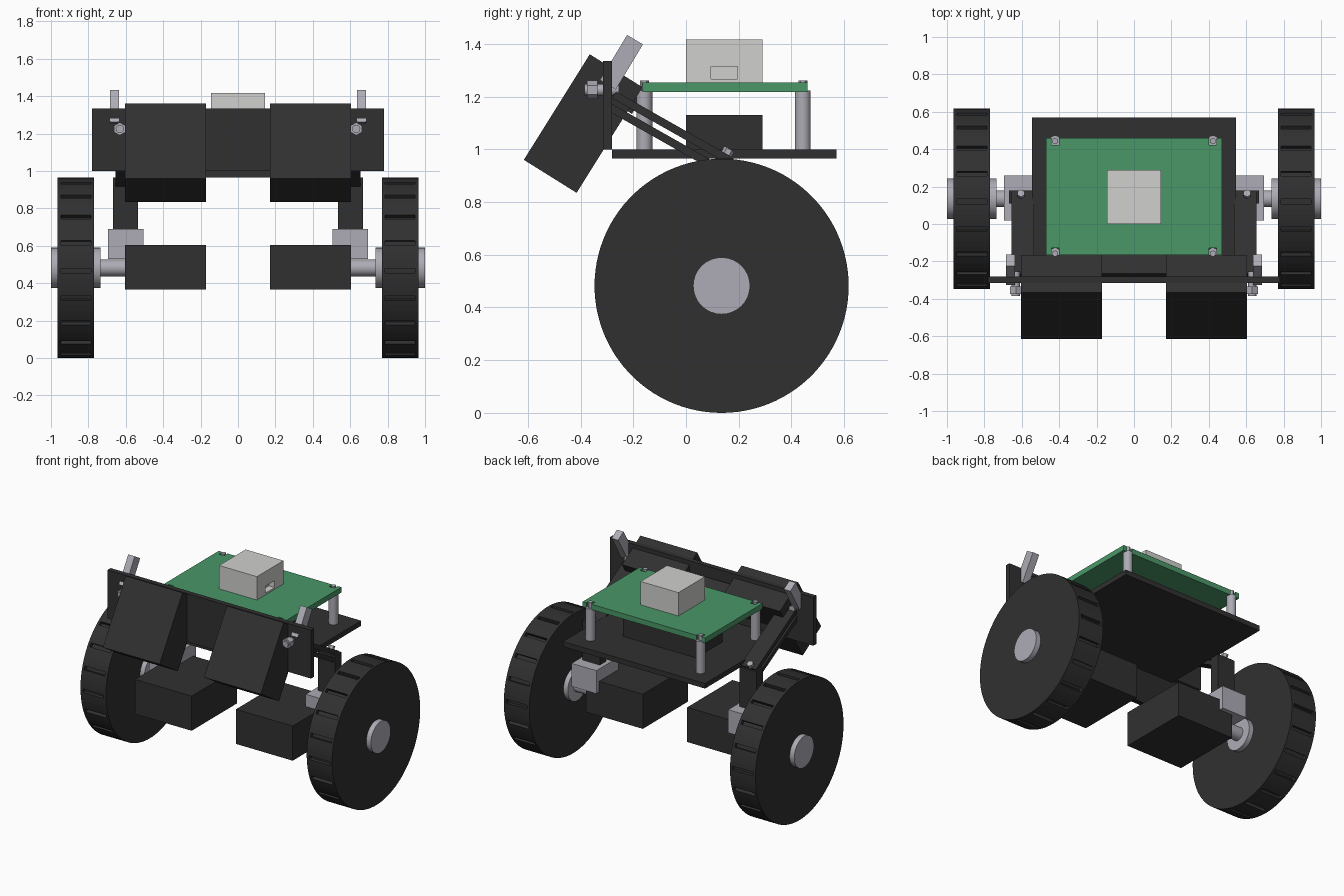
import bpy, bmesh, math
from mathutils import Matrix

cube = bpy.data.objects.get("Cube")
if cube:
    bpy.data.objects.remove(cube, do_unlink=True)


def material(name, rgb):
    m = bpy.data.materials.new(name)
    m.use_nodes = True
    m.diffuse_color = (*rgb, 1)
    m.node_tree.nodes["Principled BSDF"].inputs["Base Color"].default_value = (*rgb, 1)
    return m


BLACK = material("black plastic", (0.03, 0.03, 0.03))
METAL = material("grey metal", (0.42, 0.41, 0.46))
GREEN = material("board green", (0.07, 0.31, 0.14))
WHITE = material("off white", (0.63, 0.63, 0.61))


def finish(name, bm, mat, smooth=False):
    bmesh.ops.recalc_face_normals(bm, faces=bm.faces)
    mesh = bpy.data.meshes.new(name)
    bm.to_mesh(mesh)
    bm.free()
    obj = bpy.data.objects.new(name, mesh)
    bpy.context.collection.objects.link(obj)
    mesh.materials.append(mat)
    if smooth:
        bpy.ops.object.select_all(action='DESELECT')
        obj.select_set(True)
        bpy.context.view_layer.objects.active = obj
        bpy.ops.object.shade_smooth_by_angle(angle=math.radians(35))
    return obj


def box(name, x, y, z, mat, tilt=0):
    """Box from (low, high) ranges, tilted about x through its centre."""
    bm = bmesh.new()
    bmesh.ops.create_cube(bm, size=1)
    ranges = (x, y, z)
    size = [b - a for a, b in ranges]
    mid = [(a + b) / 2 for a, b in ranges]
    bm.transform(Matrix.Translation(mid) @ Matrix.Rotation(math.radians(tilt), 4, 'X')
                 @ Matrix.Diagonal((*size, 1)))
    return finish(name, bm, mat)


def slab(name, x, centre, depth, height, mat, tilt):
    """Tilted box given by its centre in the y-z plane."""
    y, z = centre
    return box(name, x, (y - depth / 2, y + depth / 2),
               (z - height / 2, z + height / 2), mat, tilt)


def rod(name, centre, radius, length, mat, axis='Z', tilt=0, sides=32):
    bm = bmesh.new()
    bmesh.ops.create_cone(bm, cap_ends=True, segments=sides, radius1=radius,
                          radius2=radius, depth=length)
    turn = {'X': Matrix.Rotation(math.pi / 2, 4, 'Y'),
            'Y': Matrix.Rotation(math.pi / 2, 4, 'X'),
            'Z': Matrix.Rotation(math.radians(tilt), 4, 'X')}[axis]
    bm.transform(Matrix.Translation(centre) @ turn)
    return finish(name, bm, mat, sides > 8)


def span(side, a, b):
    return tuple(sorted((side * a, side * b)))


AXLE_Y, AXLE_Z = 0.135, 0.482


def wheel(name, side):
    """Tyre with recessed tread slots between two full rims."""
    segments, step = 100, 5
    bm = bmesh.new()
    bmesh.ops.create_cone(bm, cap_ends=True, segments=segments, radius1=AXLE_Z,
                          radius2=AXLE_Z, depth=0.195)
    walls = [f for f in bm.faces if len(f.verts) == 4]
    walls.sort(key=lambda f: math.atan2(f.calc_center_median().y, f.calc_center_median().x))
    slots = walls[::step]
    bmesh.ops.inset_individual(bm, faces=slots, thickness=0.003)
    for f in slots:
        normal = f.normal.copy()
        for v in f.verts:
            v.co.z = math.copysign(0.08, v.co.z)
        ring = bmesh.ops.extrude_discrete_faces(bm, faces=[f])["faces"]
        for v in ring[0].verts:
            v.co -= normal * 0.025
    bm.transform(Matrix.Translation((side * 0.867, AXLE_Y, AXLE_Z))
                 @ Matrix.Rotation(math.pi / 2, 4, 'Y'))
    return finish(name, bm, BLACK)


# Parts repeated on both sides
for side, label in ((1, "left"), (-1, "right")):
    wheel(label + "_wheel", side)
    rod(label + "_hub", (side * 0.868, AXLE_Y, AXLE_Z), 0.108, 0.264, METAL, 'X')
    rod(label + "_axle", (side * 0.66, AXLE_Y, AXLE_Z), 0.045, 0.2, METAL, 'X')
    box(label + "_motor", span(side, 0.17, 0.605), (-0.265, 0.23), (0.365, 0.605), BLACK)
    box(label + "_motor_mount", span(side, 0.505, 0.695), (0.02, 0.26), (0.53, 0.69), METAL)
    box(label + "_post", span(side, 0.535, 0.668), (0.11, 0.18), (0.6, 0.965), BLACK)

    # Paired link plates between post and front panel
    arm_x = span(side, 0.535, 0.655)
    slab(label + "_upper_link", arm_x, (-0.055, 1.083), 0.5, 0.03, BLACK, -29.5)
    slab(label + "_lower_link", arm_x, (-0.08, 1.041), 0.5, 0.03, BLACK, -29.5)
    rod(label + "_link_bolt", (side * 0.605, 0.15, 0.975), 0.022, 0.06, METAL, tilt=-29.5, sides=6)

    # Front sensors and their fixings
    slab(label + "_front_box", span(side, 0.17, 0.605), (-0.39, 1.0975), 0.236, 0.472, BLACK, -32)
    slab(label + "_panel_lever", span(side, 0.635, 0.685), (-0.245, 1.33), 0.07, 0.2, METAL, -31)
    rod(label + "_panel_bolt", (side * 0.632, -0.32, 1.225), 0.022, 0.13, METAL, 'Y', sides=12)
    rod(label + "_panel_nut", (side * 0.632, -0.355, 1.225), 0.035, 0.04, METAL, 'Y', sides=6)

    # Board supports
    for end, y in (("front", -0.158), ("back", 0.443)):
        rod(f"{label}_{end}_standoff", (side * 0.422, y, 1.11), 0.03, 0.225, METAL)
        rod(f"{label}_{end}_screw", (side * 0.422, y, 1.235), 0.017, 0.05, METAL, sides=6)

# Front panel and chassis
box("front_panel", (-0.78, 0.78), (-0.315, -0.28), (1.0, 1.335), BLACK)
slab("centre_beam", (-0.17, 0.17), (-0.235, 1.2), 0.12, 0.08, BLACK, -32)
box("base_plate", (-0.545, 0.545), (-0.28, 0.57), (0.965, 1.0), BLACK)
box("battery", (-0.28, 0.28), (0.0, 0.29), (1.0, 1.13), BLACK)

# Circuit board with edge notches for the screws
corner = [(0.47, 0.3125), (0.442, 0.3125), (0.442, 0.275), (0.402, 0.275), (0.402, 0.3125)]
outline = []
for sx, sy in ((1, 1), (-1, 1), (-1, -1), (1, -1)):
    points = [(sx * x, 0.1475 + sy * y) for x, y in corner]
    outline += points if sx * sy > 0 else points[::-1]
bm = bmesh.new()
face = bm.faces.new([bm.verts.new((x, y, 1.217)) for x, y in outline])
raised = bmesh.ops.extrude_face_region(bm, geom=[face])["geom"]
bmesh.ops.translate(bm, vec=(0, 0, 0.037),
                    verts=[g for g in raised if isinstance(g, bmesh.types.BMVert)])
finish("circuit_board", bm, GREEN)

# Connector housing with a recessed port
housing = box("connector_housing", (-0.145, 0.145), (0.0, 0.29), (1.254, 1.416), WHITE)
cutter = box("port_cutter", (0.1, 0.2), (0.095, 0.195), (1.266, 1.314), WHITE)
cut = housing.modifiers.new("port", 'BOOLEAN')
cut.operation = 'DIFFERENCE'
cut.object = cutter
cut.solver = 'EXACT'
bpy.ops.object.select_all(action='DESELECT')
housing.select_set(True)
bpy.context.view_layer.objects.active = housing
bpy.ops.object.modifier_apply(modifier="port")
bpy.data.objects.remove(cutter, do_unlink=True)
